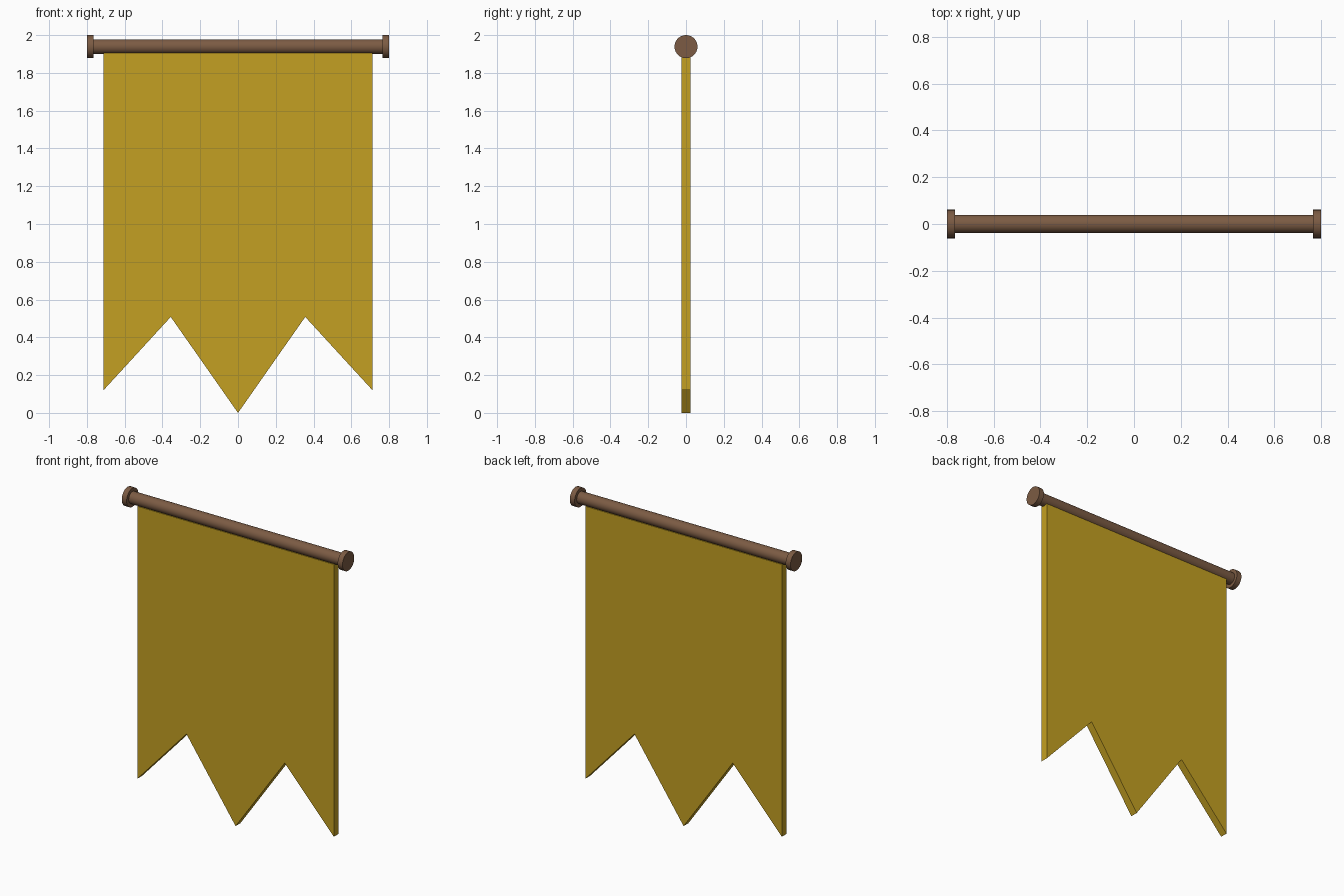
import bpy
import bmesh
from math import radians

cube = bpy.data.objects.get("Cube")
if cube:
    bpy.data.objects.remove(cube, do_unlink=True)

ROD_Z = 1.939


def make_material(name, rgb):
    mat = bpy.data.materials.new(name)
    mat.use_nodes = True
    color = (*rgb, 1.0)
    mat.diffuse_color = color
    mat.node_tree.nodes["Principled BSDF"].inputs["Base Color"].default_value = color
    return mat


wood = make_material("brown wood", (0.2, 0.105, 0.057))
gold = make_material("gold cloth", (0.55, 0.35, 0.016))


def x_cylinder(name, radius, x_min, x_max):
    """Smooth cylinder lying along the x axis at rod height."""
    bpy.ops.mesh.primitive_cylinder_add(
        vertices=48, radius=radius, depth=x_max - x_min,
        location=((x_min + x_max) / 2, 0, ROD_Z), rotation=(0, radians(90), 0))
    obj = bpy.context.object
    obj.name = name
    obj.data.materials.append(wood)
    bpy.ops.object.shade_smooth_by_angle(angle=radians(35))
    return obj


# Hanging rod with a wider cap on each end
x_cylinder("rod", 0.039, -0.77, 0.77)
x_cylinder("left_cap", 0.061, 0.765, 0.8)
x_cylinder("right_cap", 0.061, -0.8, -0.765)

# Cloth: half outline mirrored about the centre, extruded to thickness
HALF_THICK = 0.025
half = [(0.712, 1.905), (0.712, 0.12), (0.356, 0.508)]
outline = half + [(0, 0)] + [(-x, z) for x, z in reversed(half)]
bm = bmesh.new()
face = bm.faces.new([bm.verts.new((x, -HALF_THICK, z)) for x, z in outline])
extruded = bmesh.ops.extrude_face_region(bm, geom=[face])
moved = [v for v in extruded["geom"] if isinstance(v, bmesh.types.BMVert)]
bmesh.ops.translate(bm, verts=moved, vec=(0, 2 * HALF_THICK, 0))
bmesh.ops.recalc_face_normals(bm, faces=bm.faces)
mesh = bpy.data.meshes.new("banner_cloth")
bm.to_mesh(mesh)
bm.free()
mesh.materials.append(gold)
cloth = bpy.data.objects.new("banner_cloth", mesh)
bpy.context.collection.objects.link(cloth)
